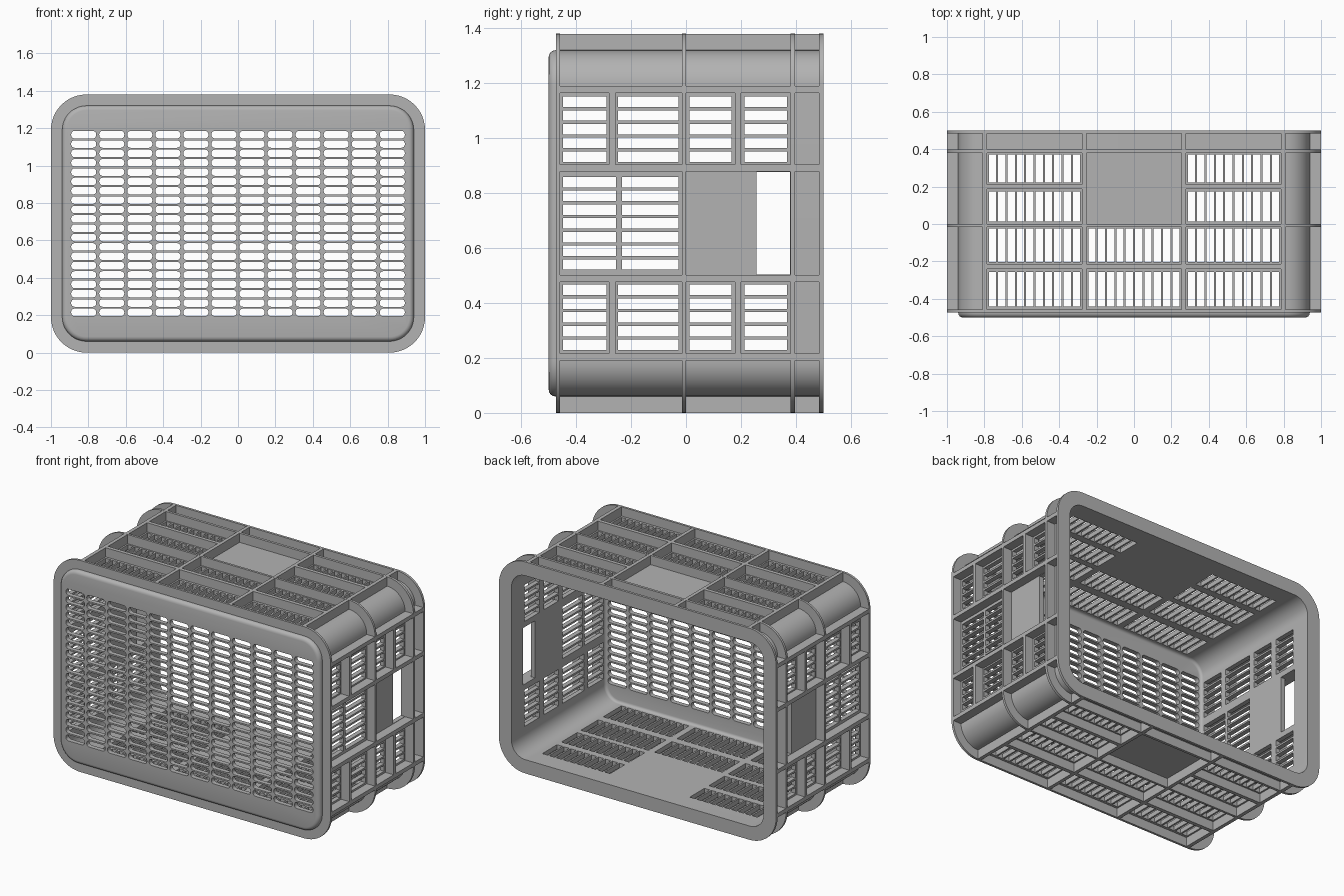
import bpy, bmesh, math
from mathutils import Matrix

cube = bpy.data.objects.get("Cube")
if cube:
    bpy.data.objects.remove(cube, do_unlink=True)

HX, HZ, CORNER = 1.0, 0.69, 0.19   # outer half sizes and corner radius
BODY, WALL = 0.06, 0.03            # wall set back from the rings, wall thickness

grey = bpy.data.materials.new("Crate grey")
grey.use_nodes = True
color = (0.45, 0.45, 0.45, 1)
grey.diffuse_color = color
grey.node_tree.nodes["Principled BSDF"].inputs["Base Color"].default_value = color


def finish(bm, name):
    bmesh.ops.recalc_face_normals(bm, faces=bm.faces)
    mesh = bpy.data.meshes.new(name)
    bm.to_mesh(mesh)
    bm.free()
    mesh.materials.append(grey)
    obj = bpy.data.objects.new(name, mesh)
    bpy.context.collection.objects.link(obj)
    return obj


def box(bm, x, y, z):
    size = [b - a for a, b in (x, y, z)]
    mid = [(a + b) / 2 for a, b in (x, y, z)]
    bmesh.ops.create_cube(bm, size=1, matrix=Matrix.Translation(mid) @ Matrix.Diagonal((*size, 1)))


def rounded_loop(bm, cx, cz, hx, hz, r, y, steps):
    verts = []
    for q, (sx, sz) in enumerate(((1, 1), (-1, 1), (-1, -1), (1, -1))):
        for k in range(steps + 1):
            a = math.pi / 2 * (q + k / steps)
            verts.append(bm.verts.new((cx + sx * (hx - r) + r * math.cos(a), y,
                                       cz + sz * (hz - r) + r * math.sin(a))))
    return verts


def loft(bm, loops):
    for a, b in zip(loops, loops[1:]):
        for i in range(len(a)):
            j = (i + 1) % len(a)
            bm.faces.new((a[i], a[j], b[j], b[i]))
    bm.faces.new(loops[0])
    bm.faces.new(loops[-1])


def mirrored(span, sign):
    return tuple(sorted((span[0] * sign, span[1] * sign)))


def band(span, sign):
    return tuple(HZ + v for v in mirrored(span, sign))


# Body: tub with its floor at the front, open at the back, with outer rings.
# The profile holds (inset, y) pairs.
profile = []
for k in range(5):
    a = math.pi / 2 * k / 4
    profile.append((BODY + 0.025 * (1 - math.sin(a)), -0.475 - 0.025 * math.cos(a)))
for y0, y1 in ((-0.473, -0.458), (-0.015, 0), (0.38, 0.397)):
    profile += [(BODY, y0), (0, y0), (0, y1), (BODY, y1)]
inner = BODY + WALL
profile += [(BODY, 0.484), (0, 0.484), (0, 0.5), (inner, 0.5)]
for k in range(5):
    a = math.pi / 2 * k / 4
    profile.append((inner + 0.018 * (1 - math.cos(a)), -0.452 - 0.018 * math.sin(a)))
bm = bmesh.new()
loft(bm, [rounded_loop(bm, 0, HZ, HX - i, HZ - i, CORNER - i, y, 12) for i, y in profile])
body = finish(bm, "crate_body")

# Cutter for every slot and hand hole
cut = bmesh.new()
for c in range(12):                # rounded floor slots
    for r in range(20):
        cx, cz = (c - 5.5) * 0.15, HZ + (r - 9.5) * 0.05
        loft(cut, [rounded_loop(cut, cx, cz, 0.067, 0.02, 0.018, y, 4) for y in (-0.53, -0.43)])

side_columns = ((-0.447, -0.29), (-0.247, -0.028), (0.013, 0.165), (0.213, 0.367))
middle_columns = ((-0.447, -0.255), (-0.233, -0.028))
long_rows = ((-0.442, -0.256), (-0.204, -0.025), (0.013, 0.175), (0.221, 0.372))
for s in (-1, 1):
    across = mirrored((0.87, 0.97), s)
    for k in range(5):             # end wall slots, upper and lower bands
        for side in (-1, 1):
            mid = 0.2425 + 0.05 * k
            for y in side_columns:
                box(cut, across, y, band((mid - 0.019, mid + 0.019), side))
    for k in range(-3, 4):         # end wall slots, middle band
        for y in middle_columns:
            box(cut, across, y, band((0.05 * k - 0.019, 0.05 * k + 0.019), 1))
    box(cut, across, (0.257, 0.379), band((-0.186, 0.186), 1))   # hand hole
    up = band((0.57, 0.66), s)
    for cell in (-1, 0, 1):        # long wall slots
        for row, y in enumerate(long_rows):
            if cell == 0 and row > 1:
                continue           # blank label panel
            for k in range(10):
                x = cell * 0.532 + (k - 4.5) * 0.05
                box(cut, (x - 0.0195, x + 0.0195), y, up)
cutter = finish(cut, "slot_cutter")
cutter.hide_render = True

mod = body.modifiers.new("Slots", 'BOOLEAN')
mod.operation = 'DIFFERENCE'
mod.solver = 'MANIFOLD'
mod.object = cutter
bpy.context.view_layer.objects.active = body
body.select_set(True)
bpy.ops.object.modifier_apply(modifier=mod.name)
bpy.data.objects.remove(cutter, do_unlink=True)
bpy.ops.object.shade_smooth_by_angle(angle=math.radians(35))

# Ribs on the long walls and end walls
LOW = BODY + 0.006
full = (-0.47, 0.49)
long_ribs, end_ribs = bmesh.new(), bmesh.new()
for s in (-1, 1):
    up = band((HZ - LOW, HZ - 0.0005), s)
    for side in (-1, 1):
        for x in ((0.787, 0.811), (0.255, 0.278)):
            box(long_ribs, mirrored(x, side), full, up)
        box(long_ribs, mirrored((0.27, 0.79), side), (0.187, 0.211), up)
    box(long_ribs, (-0.79, 0.79), (-0.24, -0.215), up)

    out = mirrored((HX - LOW, HX - 0.0005), s)
    for side in (-1, 1):
        for z in ((0.188, 0.214), (0.474, 0.5)):
            box(end_ribs, out, full, band(z, side))
        for y in ((-0.28, -0.257), (0.178, 0.2)):
            box(end_ribs, out, y, band((0.21, 0.48), side))
finish(long_ribs, "long_wall_ribs")
finish(end_ribs, "end_wall_ribs")
